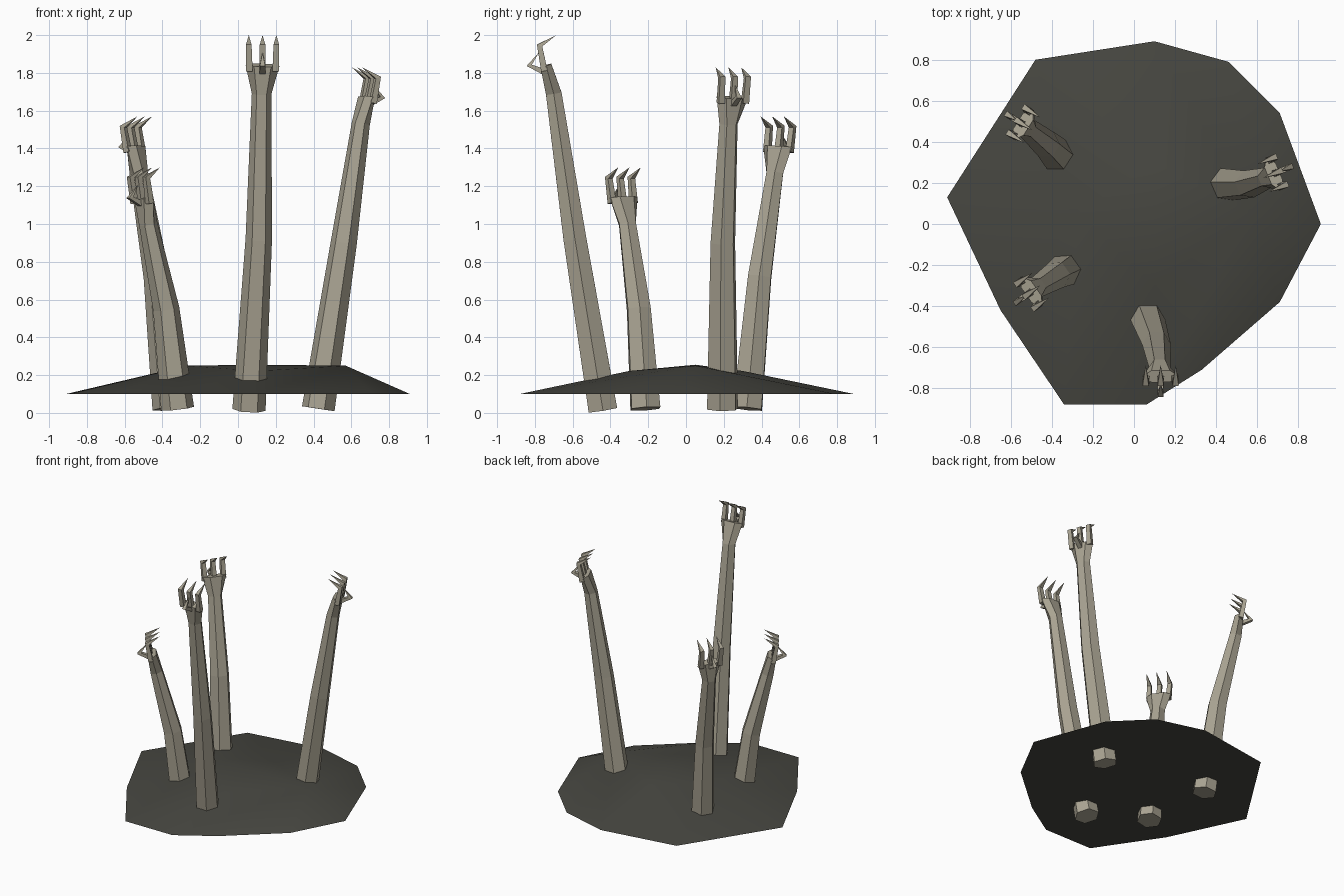
import bpy, bmesh, math
from mathutils import Vector

if "Cube" in bpy.data.objects:
    bpy.data.objects.remove(bpy.data.objects["Cube"])

def material(name, rgb):
    m = bpy.data.materials.new(name)
    m.diffuse_color = (*rgb, 1)
    m.use_nodes = True
    m.node_tree.nodes["Principled BSDF"].inputs["Base Color"].default_value = m.diffuse_color
    return m

SKIN = material("pale_skin", (0.40, 0.37, 0.29))
EARTH = material("dark_earth", (0.062, 0.062, 0.052))

def make_object(name, bm, mat):
    bmesh.ops.recalc_face_normals(bm, faces=bm.faces)
    me = bpy.data.meshes.new(name)
    bm.to_mesh(me)
    bm.free()
    me.materials.append(mat)
    ob = bpy.data.objects.new(name, me)
    bpy.context.collection.objects.link(ob)
    return ob

def tube(bm, path, radii, side, sides, pointed=False, turn=0.0):
    """Loft rings along a path; radii are (across side, across depth)."""
    path = [Vector(p) for p in path]
    rings = []
    for i, p in enumerate(path):
        t = (path[min(i + 1, len(path) - 1)] - path[max(i - 1, 0)]).normalized()
        u = (side - t * side.dot(t)).normalized()
        v = t.cross(u)
        if pointed and i == len(path) - 1:
            rings.append([bm.verts.new(p)])
            continue
        ru, rv = radii[i]
        ring = []
        for k in range(sides):
            a = turn + math.tau * k / sides
            ring.append(bm.verts.new(p + u * ru * math.cos(a) + v * rv * math.sin(a)))
        rings.append(ring)
    for a, b in zip(rings, rings[1:]):
        for k in range(sides):
            j = (k + 1) % sides
            if len(b) == 1:
                bm.faces.new((a[k], a[j], b[0]))
            else:
                bm.faces.new((a[k], a[j], b[j], b[k]))
    bm.faces.new(rings[0])
    if not pointed:
        bm.faces.new(rings[-1])

# Arms: facing angle, then centres at base, elbow, wrist and palm top
ARMS = {
    "front_arm": (-90, (0.058, -0.44, 0.016), (0.11, -0.588, 0.92),
                  (0.125, -0.70, 1.69), (0.13, -0.742, 1.84)),
    "right_arm": (22, (0.425, 0.193, 0.022), (0.56, 0.195, 0.90),
                  (0.65, 0.225, 1.53), (0.68, 0.245, 1.67)),
    "back_left_arm": (148, (-0.365, 0.325, 0.022), (-0.43, 0.39, 0.72),
                      (-0.525, 0.47, 1.27), (-0.54, 0.485, 1.41)),
    "front_left_arm": (215, (-0.32, -0.215, 0.022), (-0.38, -0.25, 0.55),
                       (-0.475, -0.31, 1.0), (-0.50, -0.33, 1.14)),
}
HEX = math.sin(math.radians(60))

for name, (angle, *path) in ARMS.items():
    a = math.radians(angle)
    out = Vector((math.cos(a), math.sin(a), 0))
    side = Vector((-math.sin(a), math.cos(a), 0))
    palm = Vector(path[-1])

    def at(o, s, z):
        return palm + out * o + side * s + Vector((0, 0, z))

    # six-sided forearm flaring into a flat palm
    bm = bmesh.new()
    tube(bm, path, [(0.088, 0.088), (0.07, 0.07), (0.052, 0.048),
                    (0.09, 0.03 / HEX)], side, 6)
    make_object(name, bm, SKIN)

    # three clawed fingers and an opposing thumb
    bm = bmesh.new()
    for s in (-0.073, 0, 0.073):
        tube(bm, [at(0.008, s * 0.95, -0.03), at(0.033, s, 0.105), at(-0.055, s, 0.16)],
             [(0.024, 0.024), (0.021, 0.021), (0, 0)], side, 4, True, math.pi / 4)
    tube(bm, [at(0.01, 0, -0.035), at(0.088, 0, 0.0), at(0.035, 0, 0.07)],
         [(0.022, 0.022), (0.02, 0.02), (0, 0)], side, 4, True, math.pi / 4)
    make_object(name.replace("arm", "fingers"), bm, SKIN)

# Low mound with an irregular rim, a short ridge and two shoulders
RIM = [(-0.91, 0.13), (-0.48, 0.80), (0.10, 0.89), (0.46, 0.79), (0.71, 0.54),
       (0.91, 0.0), (0.71, -0.38), (0.33, -0.71), (0.06, -0.88), (-0.34, -0.88),
       (-0.65, -0.42)]
TOP = [(-0.27, 0.05, 0.25), (0.57, 0.05, 0.25), (0.1, 0.05, 0.255),
       (0.1, -0.3, 0.222), (0.1, 0.3, 0.222)]
bm = bmesh.new()
for p in [(x, y, 0.1) for x, y in RIM] + TOP:
    bm.verts.new(p)
bmesh.ops.convex_hull(bm, input=bm.verts)
mound = make_object("mound", bm, EARTH)
bpy.context.view_layer.objects.active = mound
mound.select_set(True)
# rim stays sharp, the top is smooth
bpy.ops.object.shade_smooth_by_angle(angle=math.radians(60))
